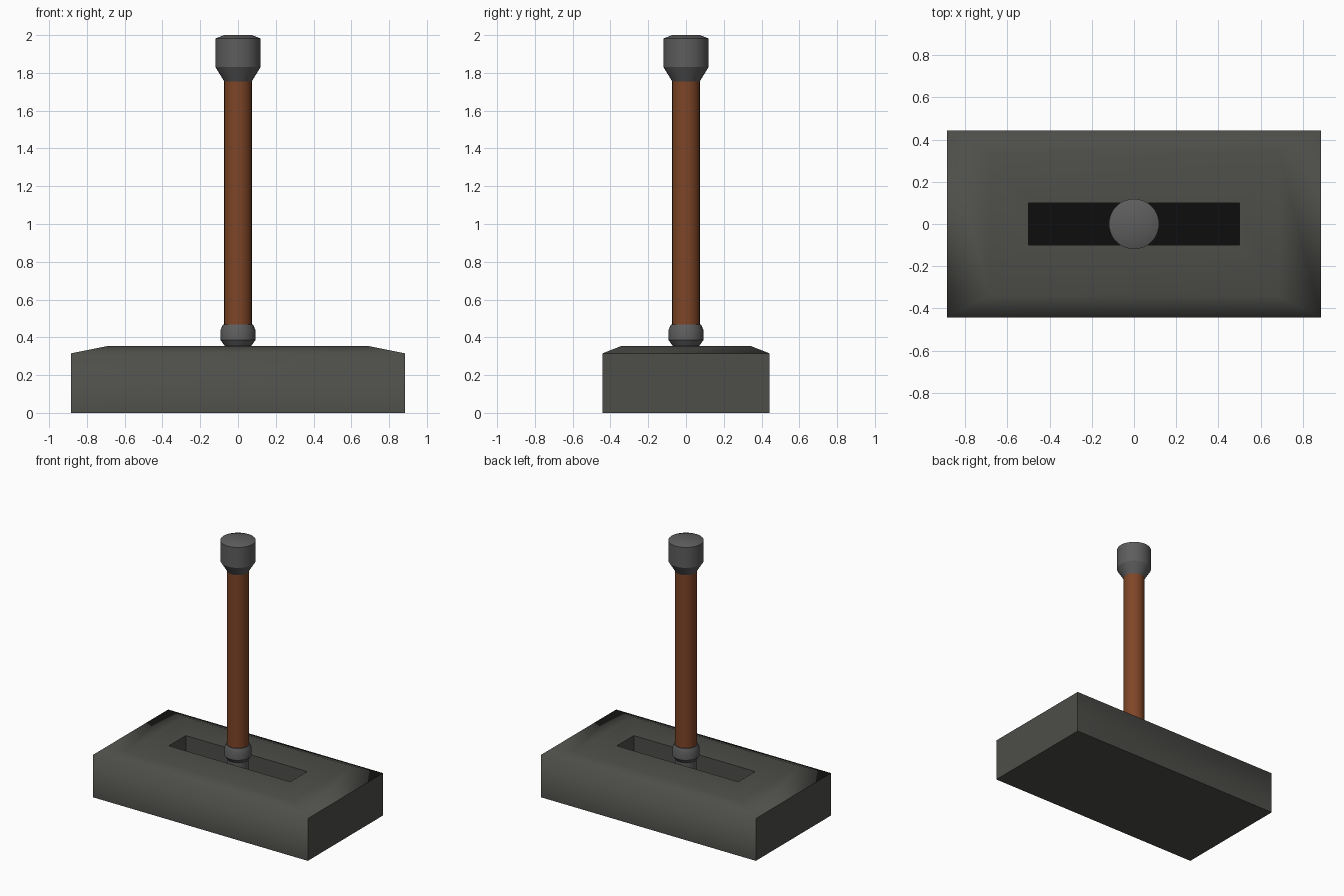
import bpy, bmesh, math

if "Cube" in bpy.data.objects:
    bpy.data.objects.remove(bpy.data.objects["Cube"])


def material(name, rgb):
    mat = bpy.data.materials.new(name)
    mat.diffuse_color = (*rgb, 1)
    mat.use_nodes = True
    mat.node_tree.nodes["Principled BSDF"].inputs["Base Color"].default_value = mat.diffuse_color
    return mat


STONE = material("dark_stone", (0.075, 0.075, 0.068))
METAL = material("dark_metal", (0.11, 0.11, 0.11))
WOOD = material("brown_wood", (0.21, 0.06, 0.02))
BLACK = material("black", (0.004, 0.004, 0.004))


def finish(name, bm, mats, angle):
    bmesh.ops.recalc_face_normals(bm, faces=bm.faces)
    mesh = bpy.data.meshes.new(name)
    bm.to_mesh(mesh)
    bm.free()
    for m in mats:
        mesh.materials.append(m)
    obj = bpy.data.objects.new(name, mesh)
    bpy.context.collection.objects.link(obj)
    bpy.ops.object.select_all(action='DESELECT')
    obj.select_set(True)
    bpy.context.view_layer.objects.active = obj
    bpy.ops.object.shade_smooth_by_angle(angle=math.radians(angle))
    return obj


def loft(bm, rings):
    """Bridge closed rings of equal length and cap both ends."""
    loops = [[bm.verts.new(p) for p in ring] for ring in rings]
    for a, b in zip(loops, loops[1:]):
        for i in range(len(a)):
            j = (i + 1) % len(a)
            bm.faces.new((a[i], a[j], b[j], b[i]))
    return bm.faces.new(loops[0]), bm.faces.new(loops[-1])


def lathe(name, profile, mat, sides=32):
    bm = bmesh.new()
    turn = [2 * math.pi * i / sides for i in range(sides)]
    loft(bm, [[(r * math.cos(t), r * math.sin(t), z) for t in turn]
              for r, z in profile])
    return finish(name, bm, [mat], 30)


def rect(x, y, z):
    return [(-x, -y, z), (x, -y, z), (x, y, z), (-x, y, z)]


# Base block with sloped shoulders and a sunken slot with a black floor
bm = bmesh.new()
bottom, slot_floor = loft(bm, [rect(0.885, 0.4425, 0), rect(0.885, 0.4425, 0.315),
                               rect(0.685, 0.34, 0.355), rect(0.5, 0.1, 0.355),
                               rect(0.5, 0.1, 0.15)])
slot_floor.material_index = 1
finish("base", bm, [STONE, BLACK], 72)

# Lever: shaft, collar, grip and knob
lathe("lower_shaft", [(0.072, 0.15), (0.072, 0.36)], METAL)
lathe("collar", [(0.07, 0.355), (0.092, 0.385), (0.092, 0.44), (0.08, 0.467)], METAL)
lathe("handle", [(0.073, 0.46), (0.073, 1.77)], WOOD)
lathe("knob", [(0.073, 1.755), (0.119, 1.83), (0.119, 1.982), (0.075, 2.0)], METAL)
